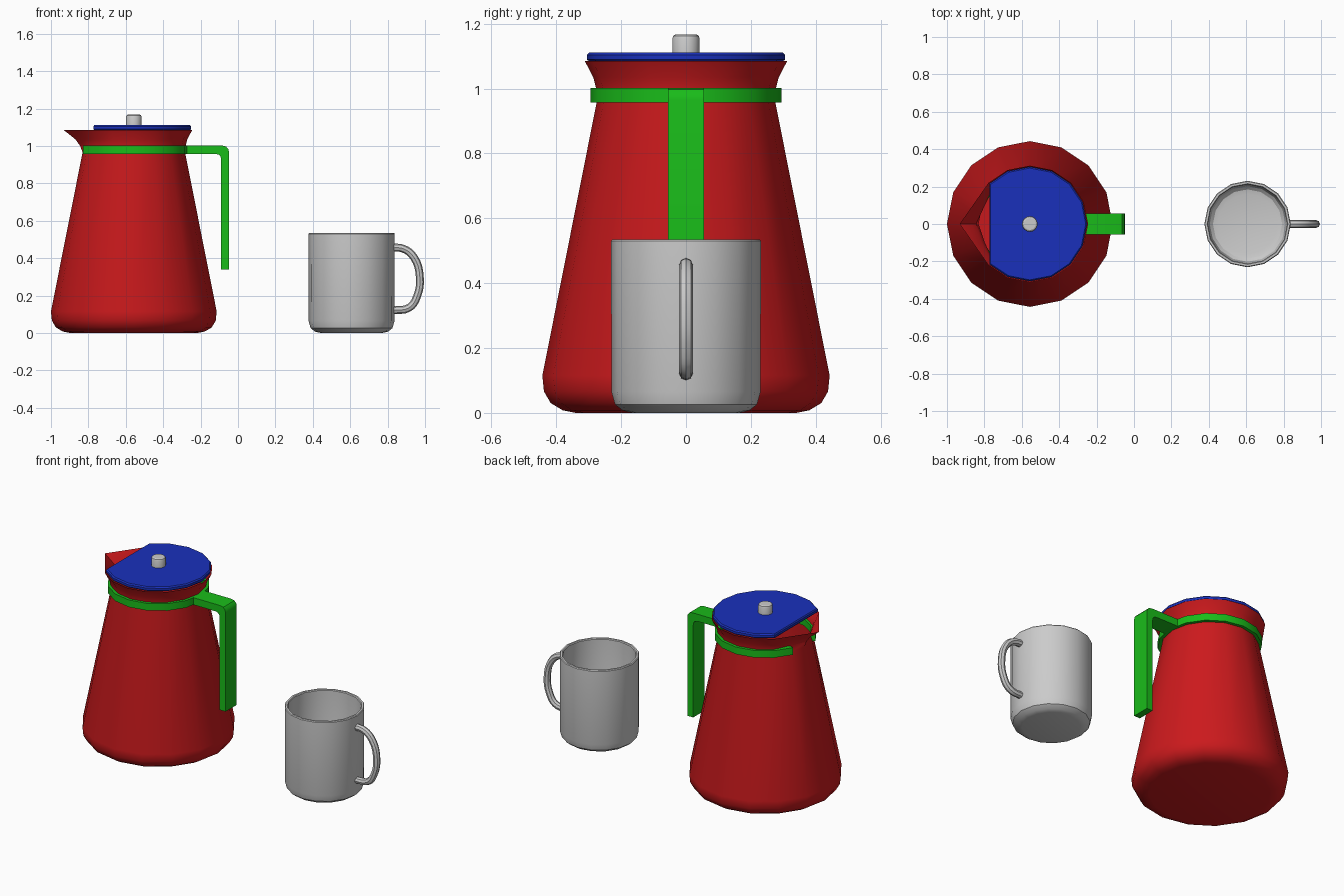
import bpy, bmesh
from math import cos, sin, pi

if "Cube" in bpy.data.objects:
    bpy.data.objects.remove(bpy.data.objects["Cube"])

SIDES = 16
POT_X, CUP_X = -0.557, 0.607


def material(name, rgb):
    m = bpy.data.materials.new(name)
    m.diffuse_color = (*rgb, 1)
    m.use_nodes = True
    m.node_tree.nodes["Principled BSDF"].inputs["Base Color"].default_value = m.diffuse_color
    return m


RED = material("red", (0.6, 0.01, 0.012))
GREEN = material("green", (0.01, 0.5, 0.01))
BLUE = material("blue", (0.01, 0.03, 0.5))


def finish(name, bm, mat=None):
    me = bpy.data.meshes.new(name)
    bmesh.ops.remove_doubles(bm, verts=bm.verts, dist=1e-5)
    bm.to_mesh(me)
    bm.free()
    ob = bpy.data.objects.new(name, me)
    bpy.context.collection.objects.link(ob)
    if mat:
        me.materials.append(mat)
    smooth(ob)
    return ob


def smooth(ob):
    bpy.ops.object.select_all(action='DESELECT')
    ob.select_set(True)
    bpy.context.view_layer.objects.active = ob
    bpy.ops.object.shade_smooth_by_angle(angle=pi / 6)


def revolve(name, profile, cx, mat=None, spout=None, skip=()):
    """Lathe (r, z) points; spout maps ring index -> pulled-out tip radius,
    skip drops vertices so the outline is cut straight."""
    spout = spout or {}
    bm = bmesh.new()
    rings = []
    for k, (r, z) in enumerate(profile):
        pts = [[r * cos(2 * pi * i / SIDES), r * sin(2 * pi * i / SIDES)]
               for i in range(SIDES)]
        if k in spout:
            h = SIDES // 2
            pts[h] = [-spout[k], 0]
            for a, b in ((h - 1, h - 2), (h + 1, h + 2)):
                pts[a] = [(pts[h][0] + pts[b][0]) / 2, pts[b][1] / 2]
        rings.append([bm.verts.new((cx + x, y, z))
                      for i, (x, y) in enumerate(pts) if i not in skip])
    n = len(rings[0])
    for k in range(len(rings) - 1):
        a, b = rings[k], rings[k + 1]
        for i in range(n):
            j = (i + 1) % n
            if profile[k][0] == 0:
                bm.faces.new((a[i], b[j], b[i]))
            elif profile[k + 1][0] == 0:
                bm.faces.new((a[i], a[j], b[i]))
            else:
                bm.faces.new((a[i], a[j], b[j], b[i]))
    return finish(name, bm, mat)


# pot body: thin open shell with the rim pulled out into a pouring lip
revolve("pot_body",
        [(0, 0), (0.34, 0), (0.38, 0.008), (0.417, 0.03), (0.438, 0.066),
         (0.443, 0.115), (0.274, 0.965), (0.277, 1.0), (0.286, 1.035), (0.312, 1.085)],
        POT_X, RED, spout={7: 0.287, 8: 0.312, 9: 0.375})

# lid: disc cut straight at the lip
revolve("lid",
        [(0, 1.084), (0.299, 1.084), (0.306, 1.09), (0.306, 1.104),
         (0.299, 1.111), (0, 1.111)],
        POT_X, BLUE, skip=(7, 8, 9))

# lid knob
revolve("lid_knob",
        [(0, 1.105), (0.042, 1.105), (0.042, 1.155), (0.039, 1.163),
         (0.032, 1.167), (0, 1.167)], POT_X)

# collar: band around the neck, open at the lip
bm = bmesh.new()
sections = []
for i in range(-7, 8):
    a = 2 * pi * i / SIDES
    sections.append([bm.verts.new((POT_X + r * cos(a), r * sin(a), z))
                     for r, z in ((0.265, 0.957), (0.295, 0.957), (0.295, 1.002), (0.265, 1.002))])
for s, t in zip(sections, sections[1:]):
    for k in range(4):
        m = (k + 1) % 4
        bm.faces.new((s[k], t[k], t[m], s[m]))
bm.faces.new(sections[0])
bm.faces.new(sections[-1][::-1])
bmesh.ops.recalc_face_normals(bm, faces=bm.faces)
finish("neck_collar", bm, GREEN)

# pot handle: bent strap extruded across y
outline = [(-0.285, 0.957), (-0.12, 0.957), (-0.103, 0.953), (-0.093, 0.943), (-0.09, 0.927),
           (-0.09, 0.34), (-0.048, 0.34), (-0.048, 0.965), (-0.052, 0.983),
           (-0.064, 0.997), (-0.085, 1.002), (-0.285, 1.002)]
bm = bmesh.new()
face = bm.faces.new([bm.verts.new((x, -0.056, z)) for x, z in outline])
side = bmesh.ops.extrude_face_region(bm, geom=[face])["geom"]
bmesh.ops.translate(bm, vec=(0, 0.112, 0),
                    verts=[v for v in side if isinstance(v, bmesh.types.BMVert)])
bmesh.ops.recalc_face_normals(bm, faces=bm.faces)
finish("pot_handle", bm, GREEN)

# cup: walled, hollow, rounded foot
revolve("cup_body",
        [(0, 0), (0.165, 0), (0.195, 0.007), (0.219, 0.026), (0.23, 0.065),
         (0.231, 0.53), (0.227, 0.535), (0.216, 0.535), (0.212, 0.53), (0.211, 0.075),
         (0.202, 0.042), (0.185, 0.026), (0.16, 0.02), (0, 0.02)], CUP_X)

# cup handle: round tube along a smooth path
cu = bpy.data.curves.new("cup_handle", 'CURVE')
cu.dimensions = '3D'
cu.bevel_depth = 0.021
cu.bevel_resolution = 2
cu.resolution_u = 4
cu.use_fill_caps = True
path = [(0.825, 0.457), (0.885, 0.45), (0.94, 0.405), (0.972, 0.3),
        (0.957, 0.195), (0.915, 0.135), (0.825, 0.121)]
sp = cu.splines.new('BEZIER')
sp.bezier_points.add(len(path) - 1)
for p, (x, z) in zip(sp.bezier_points, path):
    p.co = (x, 0, z)
    p.handle_left_type = p.handle_right_type = 'AUTO'
ob = bpy.data.objects.new("cup_handle", cu)
bpy.context.collection.objects.link(ob)
bpy.ops.object.select_all(action='DESELECT')
ob.select_set(True)
bpy.context.view_layer.objects.active = ob
bpy.ops.object.convert(target='MESH')
smooth(bpy.context.object)
